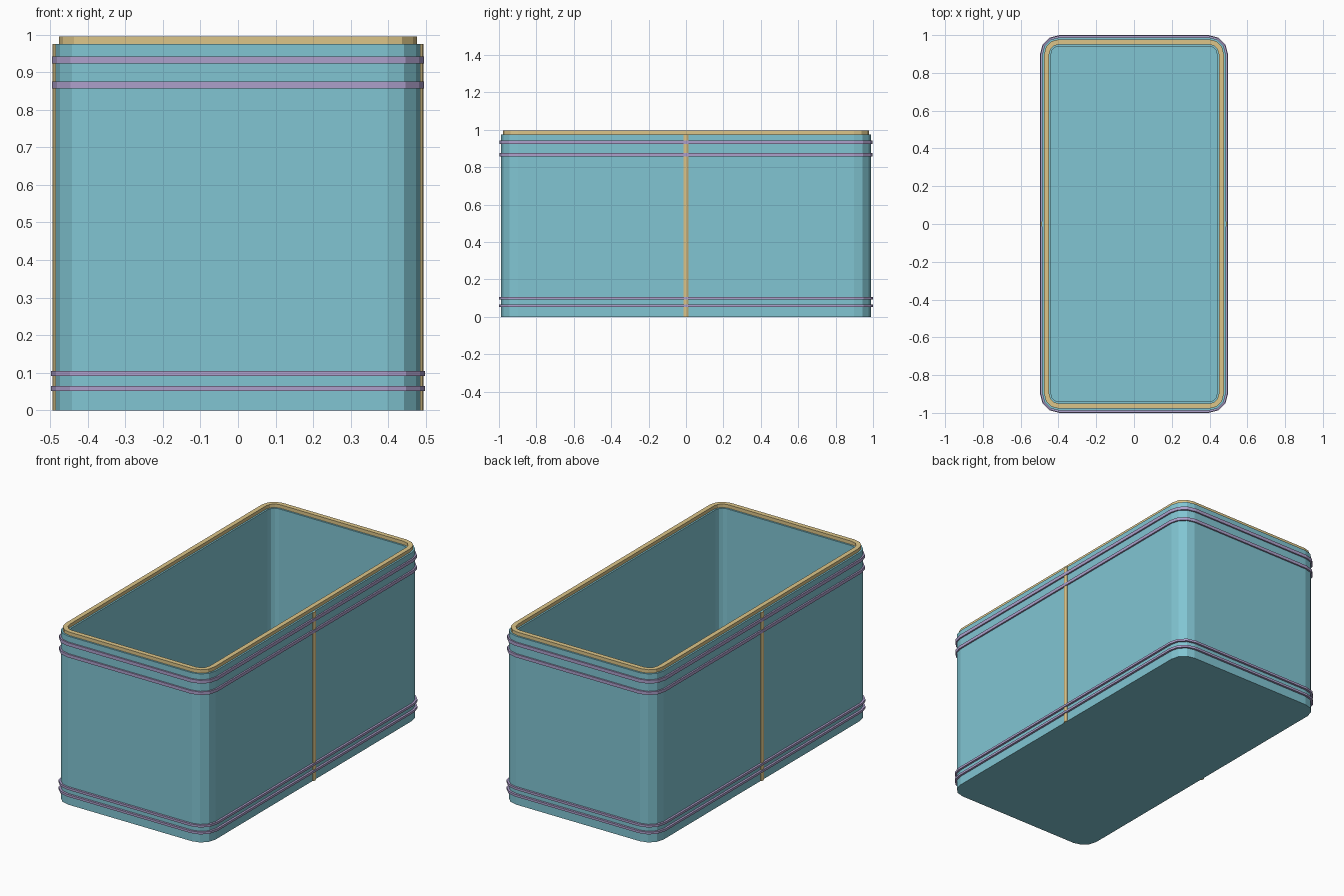
import bpy, bmesh, math

if "Cube" in bpy.data.objects:
    bpy.data.objects.remove(bpy.data.objects["Cube"])

HX, HY, R, SEG = 0.486, 0.988, 0.09, 3   # body half sizes, corner radius, corner segments


def material(name, rgb):
    m = bpy.data.materials.new(name)
    m.diffuse_color = (*rgb, 1)
    m.use_nodes = True
    m.node_tree.nodes["Principled BSDF"].inputs["Base Color"].default_value = m.diffuse_color
    return m


TEAL = material("teal", (0.22, 0.56, 0.65))
TAN = material("tan", (0.72, 0.56, 0.25))
PURPLE = material("purple", (0.42, 0.35, 0.6))


def ring(bm, offset, z):
    """Rounded rectangle, grown outward from the body outline by offset."""
    r = max(R + offset, 0.03)
    hx, hy = HX + offset - r, HY + offset - r
    verts = []
    for k, (sx, sy) in enumerate(((1, 1), (-1, 1), (-1, -1), (1, -1))):
        for i in range(SEG + 1):
            a = math.pi / 2 * (k + i / SEG)
            verts.append(bm.verts.new((sx * hx + r * math.cos(a),
                                       sy * hy + r * math.sin(a), z)))
    return verts


def shell(name, profile, mat, closed):
    """Sweep an (offset, z) profile round the outline; open ends are capped."""
    bm = bmesh.new()
    rings = [ring(bm, o, z) for o, z in profile]
    pairs = list(zip(rings, rings[1:]))
    if closed:
        pairs.append((rings[-1], rings[0]))
    for a, b in pairs:
        n = len(a)
        for i in range(n):
            j = (i + 1) % n
            bm.faces.new((a[i], a[j], b[j], b[i]))
    if not closed:
        bm.faces.new(rings[0])
        bm.faces.new(rings[-1])
    bmesh.ops.recalc_face_normals(bm, faces=bm.faces)
    me = bpy.data.meshes.new(name)
    bm.to_mesh(me)
    bm.free()
    me.materials.append(mat)
    ob = bpy.data.objects.new(name, me)
    bpy.context.collection.objects.link(ob)
    return ob


def band(name, z0, z1, out, mat, inner=-0.005):
    return shell(name, [(out, z0), (out, z1), (inner, z1), (inner, z0)], mat, True)


# open box body with floor
shell("box_body", [(0, 0), (0, 0.975), (-0.047, 0.975), (-0.047, 0.04)], TEAL, False)

# raised lip on the top edge
band("top_lip", 0.97, 0.995, -0.010, TAN, -0.037)

# raised bands, two near the top and two near the base
for i, (z0, z1, out) in enumerate(((0.923, 0.942, 0.009), (0.857, 0.875, 0.009),
                                   (0.092, 0.105, 0.012), (0.052, 0.065, 0.012))):
    band(f"band_{i + 1}", z0, z1, out, PURPLE)

# vertical seam strip in the middle of each long side
for side, s in (("right", 1), ("left", -1)):
    bm = bmesh.new()
    section = [(HX - 0.004, -0.013), (HX + 0.003, -0.013), (HX + 0.007, -0.006),
               (HX + 0.007, 0.006), (HX + 0.003, 0.013), (HX - 0.004, 0.013)]
    base = bm.faces.new([bm.verts.new((s * x, y, 0)) for x, y in section])
    top = bmesh.ops.extrude_face_region(bm, geom=[base])["geom"]
    for v in top:
        if isinstance(v, bmesh.types.BMVert):
            v.co.z = 0.975
    if not any(f.normal.z < 0 for f in bm.faces) or len(bm.faces) < 8:
        bmesh.ops.contextual_create(bm, geom=[v for v in bm.verts if v.co.z == 0])
    bmesh.ops.recalc_face_normals(bm, faces=bm.faces)
    me = bpy.data.meshes.new(f"seam_strip_{side}")
    bm.to_mesh(me)
    bm.free()
    me.materials.append(TAN)
    bpy.context.collection.objects.link(bpy.data.objects.new(me.name, me))
